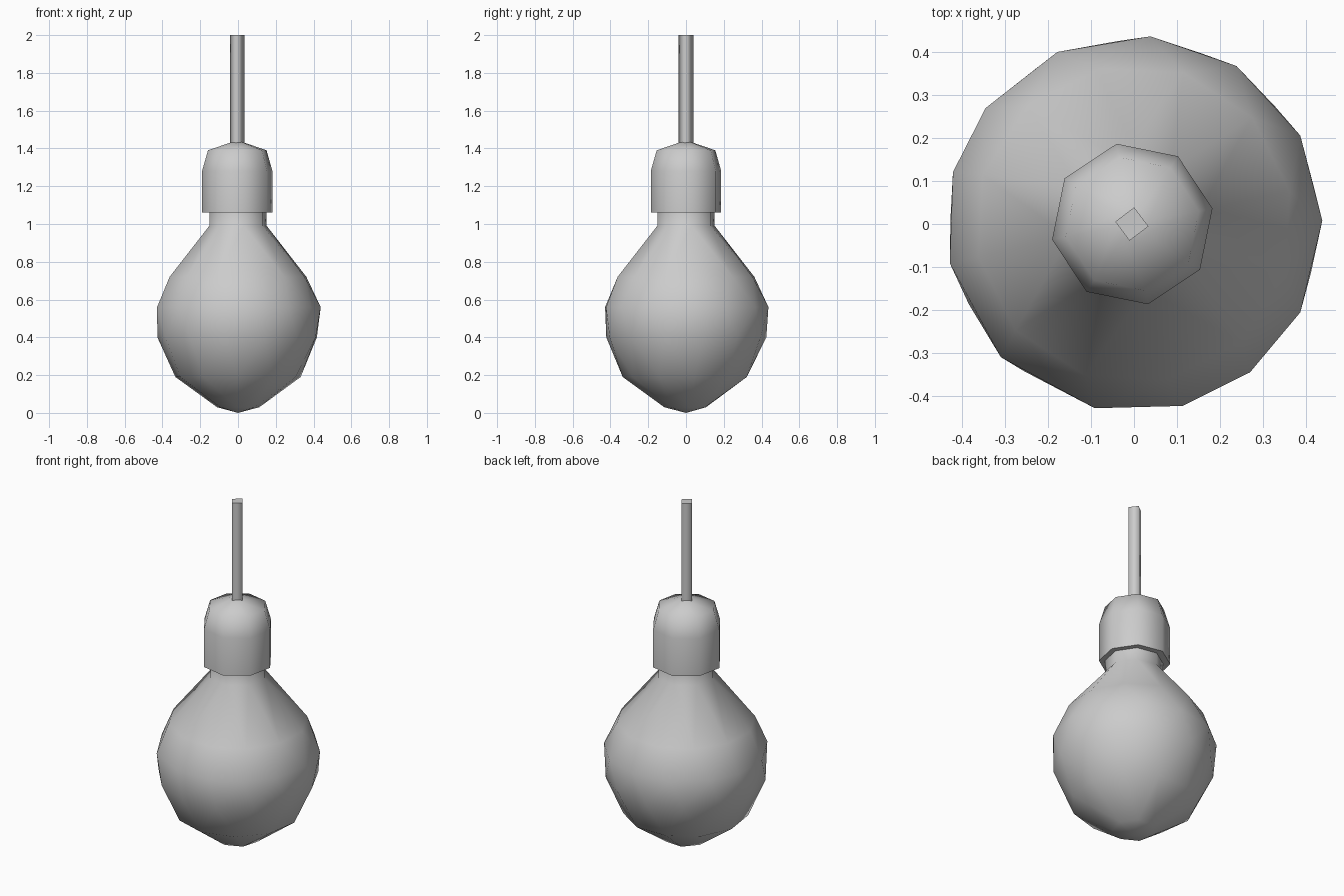
import bpy, bmesh
from math import radians, cos, sin

if "Cube" in bpy.data.objects:
    bpy.data.objects.remove(bpy.data.objects["Cube"])


def even(n, phase):
    return [phase + 360 * i / n for i in range(n)]


def stitch(bm, a, b):
    """Join two rings, each a list of (angle, vert), with a band of triangles."""
    n, m = len(a), len(b)
    if n == 1 or m == 1:
        tip, ring = (a, b) if n == 1 else (b, a)
        for k in range(len(ring)):
            bm.faces.new((tip[0][1], ring[k][1], ring[(k + 1) % len(ring)][1]))
        return
    i = j = 0
    while i < n or j < m:
        next_a = a[(i + 1) % n][0] + 360 * ((i + 1) // n) + a[i % n][0] + 360 * (i // n)
        next_b = b[(j + 1) % m][0] + 360 * ((j + 1) // m) + b[j % m][0] + 360 * (j // m)
        va, vb = a[i % n][1], b[j % m][1]
        if j >= m or (i < n and next_a <= next_b):
            bm.faces.new((va, a[(i + 1) % n][1], vb))
            i += 1
        else:
            bm.faces.new((va, b[(j + 1) % m][1], vb))
            j += 1


def ring_solid(name, rings, cx=0.0, cap_top=False):
    """rings: (radius, height, angles); radius 0 makes a tip."""
    bm = bmesh.new()
    loops = []
    for r, z, angles in rings:
        loops.append([(d, bm.verts.new((cx + r * cos(radians(d)), r * sin(radians(d)), z)))
                      for d in (angles if r else [0])])
    for a, b in zip(loops, loops[1:]):
        stitch(bm, a, b)
    if cap_top:
        bm.faces.new([v for _, v in loops[-1]])
    bmesh.ops.recalc_face_normals(bm, faces=bm.faces)
    # Smooth sides, crisp borders around level faces
    for f in bm.faces:
        f.smooth = True
    for e in bm.edges:
        flat = [abs(f.normal.z) > 0.99 for f in e.link_faces]
        e.smooth = not (any(flat) and not all(flat))
    mesh = bpy.data.meshes.new(name)
    bm.to_mesh(mesh)
    bm.free()
    obj = bpy.data.objects.new(name, mesh)
    bpy.context.collection.objects.link(obj)
    return obj


# Glass bulb: round belly tapering up into a narrow neck
belly = [1, 28, 57, 85, 114, 142, 164, 192, 225, 258, 285, 308, 332]
eight = even(8, 11)
ring_solid("glass_bulb", [
    (0, 0.0, None),
    (0.115, 0.03, even(7, 10)),
    (0.335, 0.19, even(11, 8)),
    (0.427, 0.40, even(13, 12)),
    (0.438, 0.56, belly),
    (0.370, 0.72, even(12, 12)),
    (0.155, 0.99, eight),
    (0.155, 1.10, eight),
], cap_top=True)

# Socket: eight-sided cap with a level rim around the neck
ring_solid("socket", [
    (0.150, 1.06, eight),
    (0.190, 1.06, eight),
    (0.190, 1.28, eight),
    (0.158, 1.39, eight),
    (0.040, 1.43, eight),
    (0, 1.44, None),
], cx=-0.004)

# Hanging cord: four-sided
cord = even(4, -8)
ring_solid("cord", [(0.039, 1.41, cord), (0.039, 2.0, cord)], cx=-0.005, cap_top=True)
